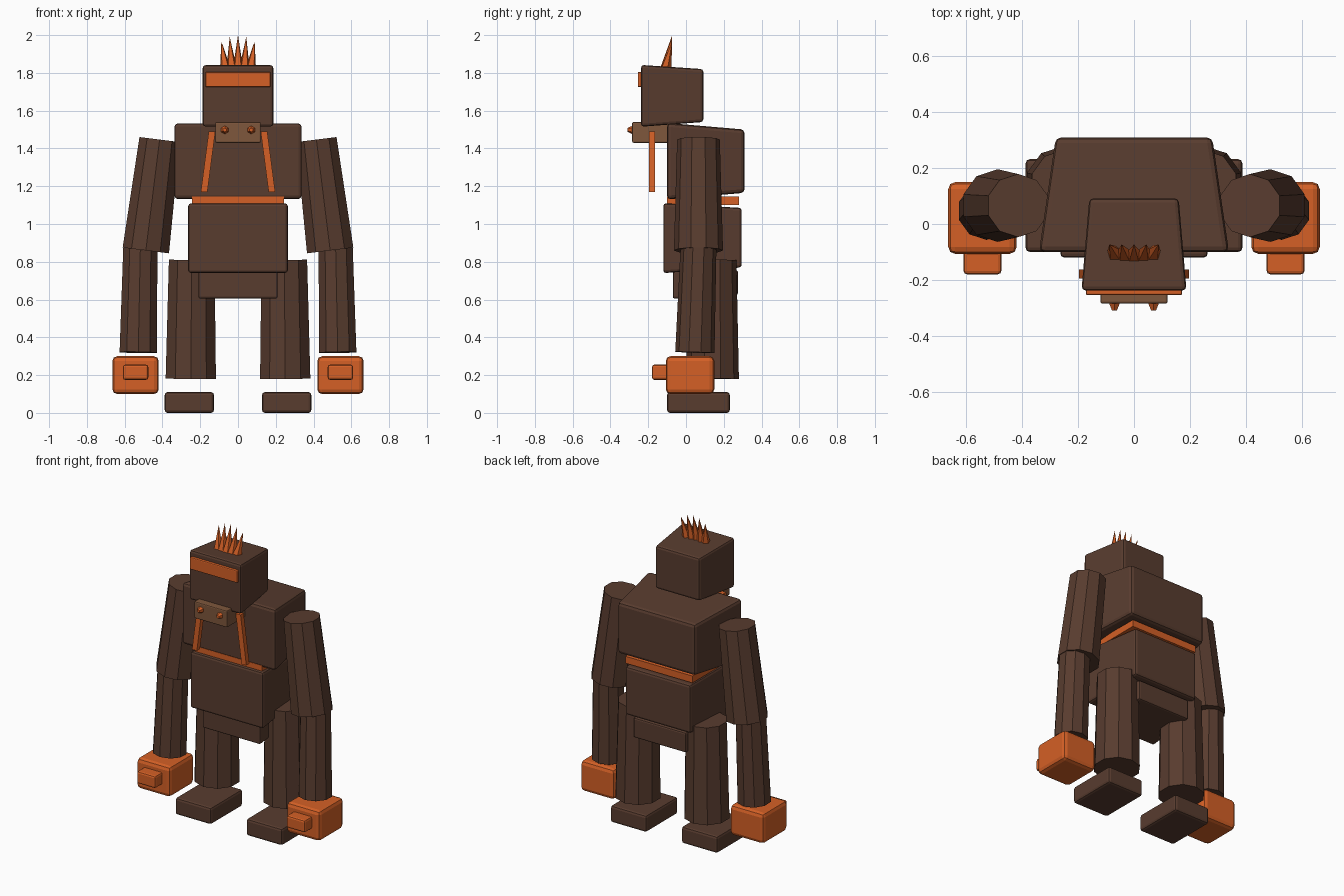
import bpy, bmesh
from mathutils import Vector

if "Cube" in bpy.data.objects:
    bpy.data.objects.remove(bpy.data.objects["Cube"])


def material(name, rgb):
    m = bpy.data.materials.new(name)
    m.diffuse_color = (*rgb, 1.0)
    m.use_nodes = True
    m.node_tree.nodes["Principled BSDF"].inputs["Base Color"].default_value = m.diffuse_color
    return m


BROWN = material("dark brown", (0.098, 0.045, 0.028))
ORANGE = material("orange", (0.66, 0.117, 0.019))
TAN = material("light brown", (0.21, 0.095, 0.045))


def finish(name, bm, mat):
    bmesh.ops.recalc_face_normals(bm, faces=bm.faces[:])
    mesh = bpy.data.meshes.new(name)
    bm.to_mesh(mesh)
    bm.free()
    mesh.materials.append(mat)
    ob = bpy.data.objects.new(name, mesh)
    bpy.context.collection.objects.link(ob)
    return ob


def block(name, mat, x, y, z, back_x=None, back_z=None, bevel=0.015):
    """Bevelled box between x, y, z ranges; the back face may be smaller."""
    bx, bz = back_x or x, back_z or z
    bm = bmesh.new()
    bmesh.ops.create_cube(bm, size=2)
    for v in bm.verts:
        back = v.co.y > 0
        xr, zr = (bx, bz) if back else (x, z)
        v.co = (xr[v.co.x > 0], y[back], zr[v.co.z > 0])
    if bevel:
        bmesh.ops.bevel(bm, geom=bm.edges[:], offset=bevel, segments=2,
                        profile=0.5, affect='EDGES', clamp_overlap=True)
    return finish(name, bm, mat)


def limb(name, mat, top, bottom, r_top, r_bottom, sides=10):
    """Faceted tapered cylinder between two points."""
    a, b = Vector(bottom), Vector(top)
    bm = bmesh.new()
    bmesh.ops.create_cone(bm, cap_ends=True, segments=sides, radius1=r_bottom,
                          radius2=r_top, depth=(b - a).length)
    turn = Vector((0, 0, 1)).rotation_difference(b - a)
    for v in bm.verts:
        v.co = turn @ v.co + (a + b) / 2
    return finish(name, bm, mat)


def span(s, a, b):
    return tuple(sorted((s * a, s * b)))


# Torso, narrowing toward the back
block("chest", BROWN, (-0.34, 0.34), (-0.10, 0.31), (1.13, 1.535),
      (-0.28, 0.28), (1.165, 1.50), 0.02)
block("belt", ORANGE, (-0.243, 0.243), (-0.10, 0.28), (1.10, 1.145), bevel=0)
block("belly", BROWN, (-0.265, 0.265), (-0.12, 0.295), (0.74, 1.11),
      (-0.235, 0.235), (0.77, 1.085))
block("pelvis", BROWN, (-0.21, 0.21), (-0.07, 0.275), (0.605, 0.765),
      (-0.19, 0.19), (0.625, 0.755), 0.01)

# Head
block("head", BROWN, (-0.188, 0.188), (-0.238, 0.092), (1.515, 1.842),
      (-0.16, 0.16), (1.54, 1.82))
block("brow_band", ORANGE, (-0.172, 0.172), (-0.255, -0.21), (1.725, 1.805),
      bevel=0.006)
block("muzzle", TAN, (-0.12, 0.12), (-0.285, -0.09), (1.43, 1.54), bevel=0.007)

# Crest of five spikes leaning back
for i in range(-2, 3):
    limb("crest_spike", ORANGE,
         (i * 0.044, -0.073, 2.0 - 0.008 * i * i),
         (i * 0.034, -0.112 + 0.003 * abs(i), 1.825), 0.0, 0.029, 5)

# Paired parts
for side, s in (("left", -1), ("right", 1)):
    limb(side + "_nostril", ORANGE, (s * 0.07, -0.31, 1.498),
         (s * 0.07, -0.28, 1.498), 0.01, 0.024, 6)

    # Chest strap, lower end set outward
    strap = block(side + "_strap", ORANGE, span(s, 0.12, 0.155),
                  (-0.195, -0.163), (1.17, 1.49), bevel=0)
    for v in strap.data.vertices:
        if v.co.z < 1.3:
            v.co.x += s * 0.042

    # Arm and fist
    limb(side + "_upper_arm", BROWN, (s * 0.415, 0.066, 1.447),
         (s * 0.488, 0.066, 0.86), 0.113, 0.13)
    limb(side + "_forearm", BROWN, (s * 0.517, 0.066, 0.875),
         (s * 0.528, 0.047, 0.32), 0.095, 0.104)
    block(side + "_fist", ORANGE, span(s, 0.42, 0.665), (-0.107, 0.15),
          (0.10, 0.30), bevel=0.025)
    block(side + "_knuckle", ORANGE, span(s, 0.475, 0.61), (-0.18, -0.09),
          (0.175, 0.255), bevel=0.012)

    # Leg and foot
    limb(side + "_leg", BROWN, (s * 0.245, 0.14, 0.81),
         (s * 0.25, 0.14, 0.18), 0.127, 0.14)
    block(side + "_foot", BROWN, span(s, 0.127, 0.388), (-0.10, 0.232),
          (0.0, 0.11))
